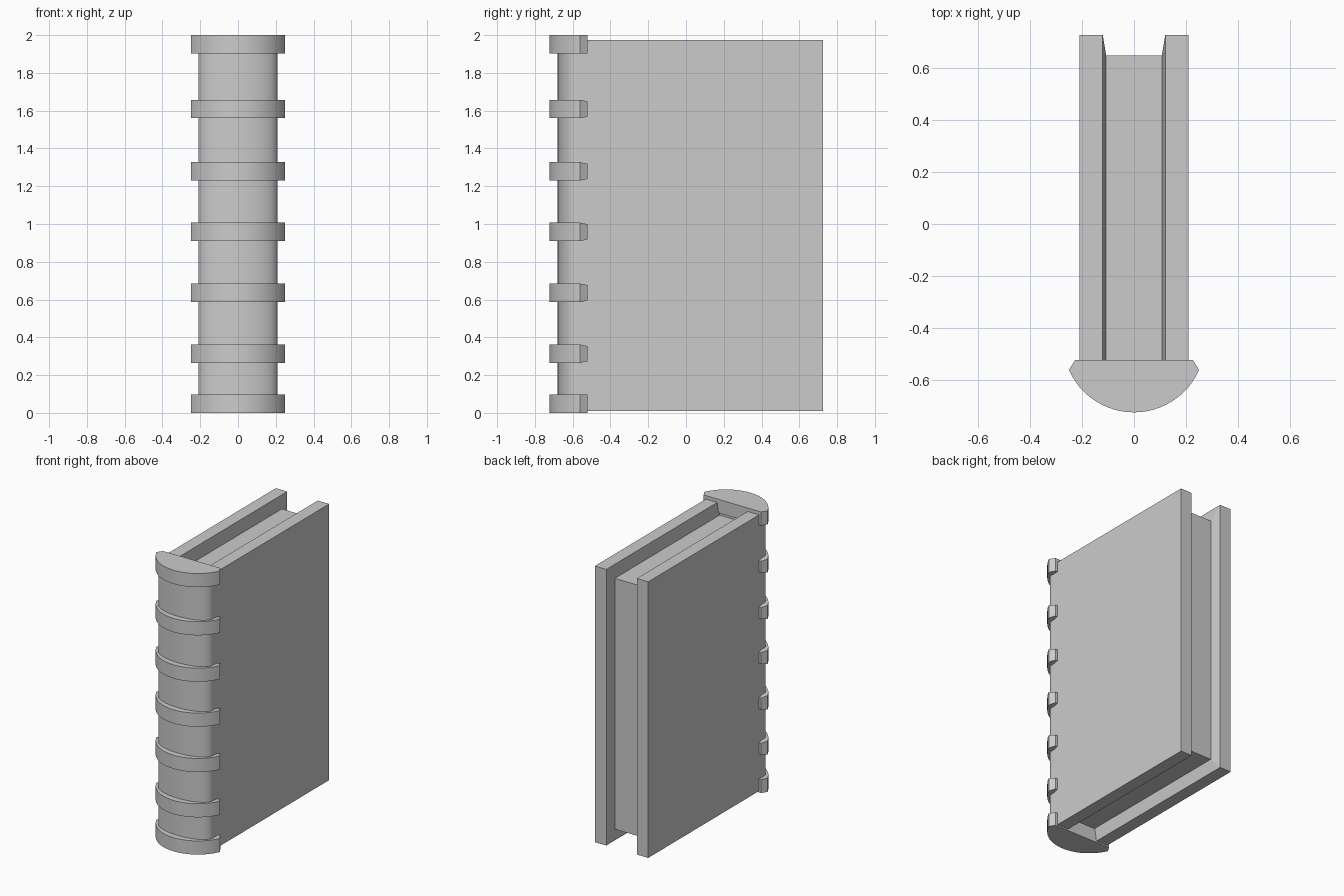
import bpy, bmesh, math

if "Cube" in bpy.data.objects:
    bpy.data.objects.remove(bpy.data.objects["Cube"], do_unlink=True)

grey = bpy.data.materials.new("plain grey")
grey.use_nodes = True
grey.diffuse_color = (0.6, 0.6, 0.6, 1)
grey.node_tree.nodes["Principled BSDF"].inputs["Base Color"].default_value = (0.6, 0.6, 0.6, 1)


def finish(name, bm, smooth=False):
    bmesh.ops.recalc_face_normals(bm, faces=bm.faces)
    mesh = bpy.data.meshes.new(name)
    bm.to_mesh(mesh)
    bm.free()
    mesh.materials.append(grey)
    obj = bpy.data.objects.new(name, mesh)
    bpy.context.collection.objects.link(obj)
    if smooth:
        bpy.ops.object.select_all(action='DESELECT')
        obj.select_set(True)
        bpy.context.view_layer.objects.active = obj
        bpy.ops.object.shade_smooth_by_angle(angle=math.radians(25))
    return obj


def box(lo, hi):
    bm = bmesh.new()
    bmesh.ops.create_cube(bm, size=1)
    for v in bm.verts:
        v.co = [lo[i] if v.co[i] < 0 else hi[i] for i in range(3)]
    return bm


def prism(name, outline, z0, z1, back_y=None, taper=0):
    """Upright prism; corners on the back edge can be pinched in height."""
    bm = bmesh.new()
    rings = []
    for z, s in ((z0, 1), (z1, -1)):
        rings.append([bm.verts.new((x, y, z + (s * taper if y == back_y else 0)))
                      for x, y in outline])
    n = len(outline)
    for i in range(n):
        j = (i + 1) % n
        bm.faces.new((rings[0][i], rings[0][j], rings[1][j], rings[1][i]))
    for ring in rings:
        if taper:
            # Split the sloping back strip from the flat curved part
            bm.faces.new(ring[1:-1])
            bm.faces.new((ring[-2], ring[-1], ring[0], ring[1]))
        else:
            bm.faces.new(ring)
    return finish(name, bm, smooth=True)


# Covers: boards whose inner faces swell gently towards the pages
bottom, top, back = 0.01, 1.975, 0.725
for side, name in ((-1, "right_cover"), (1, "left_cover")):
    bm = box((0.12, -0.58, bottom), (0.21, back, top))
    bm.faces.ensure_lookup_table()
    inner = min(bm.faces, key=lambda f: f.calc_center_median().x)
    bmesh.ops.inset_region(bm, faces=[inner], thickness=0.02)
    for v in inner.verts:
        v.co.x = 0.107
        v.co.y = 0.647 if v.co.y > 0 else -0.56
        v.co.z = 1.885 if v.co.z > 1 else 0.10
    for v in bm.verts:
        v.co.x *= side
    finish(name, bm)

# Page block
finish("pages", box((-0.108, -0.6, 0.10), (0.108, 0.647, 1.885)))

# Rounded spine
steps = 24
arc = [math.pi * i / steps for i in range(steps + 1)]
spine = [(0.21 * math.cos(a), -0.58 - 0.1 * math.sin(a)) for a in arc]
spine = [(0.21, -0.53)] + spine + [(-0.21, -0.53)]
prism("spine", spine, 0.02, 1.97)

# Raised bands: circular arc with angled ends behind the spine
half, depth = 0.25, 0.163
radius = (half ** 2 + depth ** 2) / (2 * depth)
centre = -0.723 + radius
sweep = math.asin(half / radius)
band = [(radius * math.sin(t), centre - radius * math.cos(t))
        for t in [sweep * (1 - 2 * i / steps) for i in range(steps + 1)]]
band = [(0.226, -0.522)] + band + [(-0.226, -0.522)]
levels = (0, 0.265, 0.587, 0.91, 1.23, 1.56, 1.903)
for i, z in enumerate(levels):
    pinch = 0 if i in (0, len(levels) - 1) else 0.008
    prism(f"spine_band_{i + 1}", band, z, z + 0.097, -0.522, pinch)
